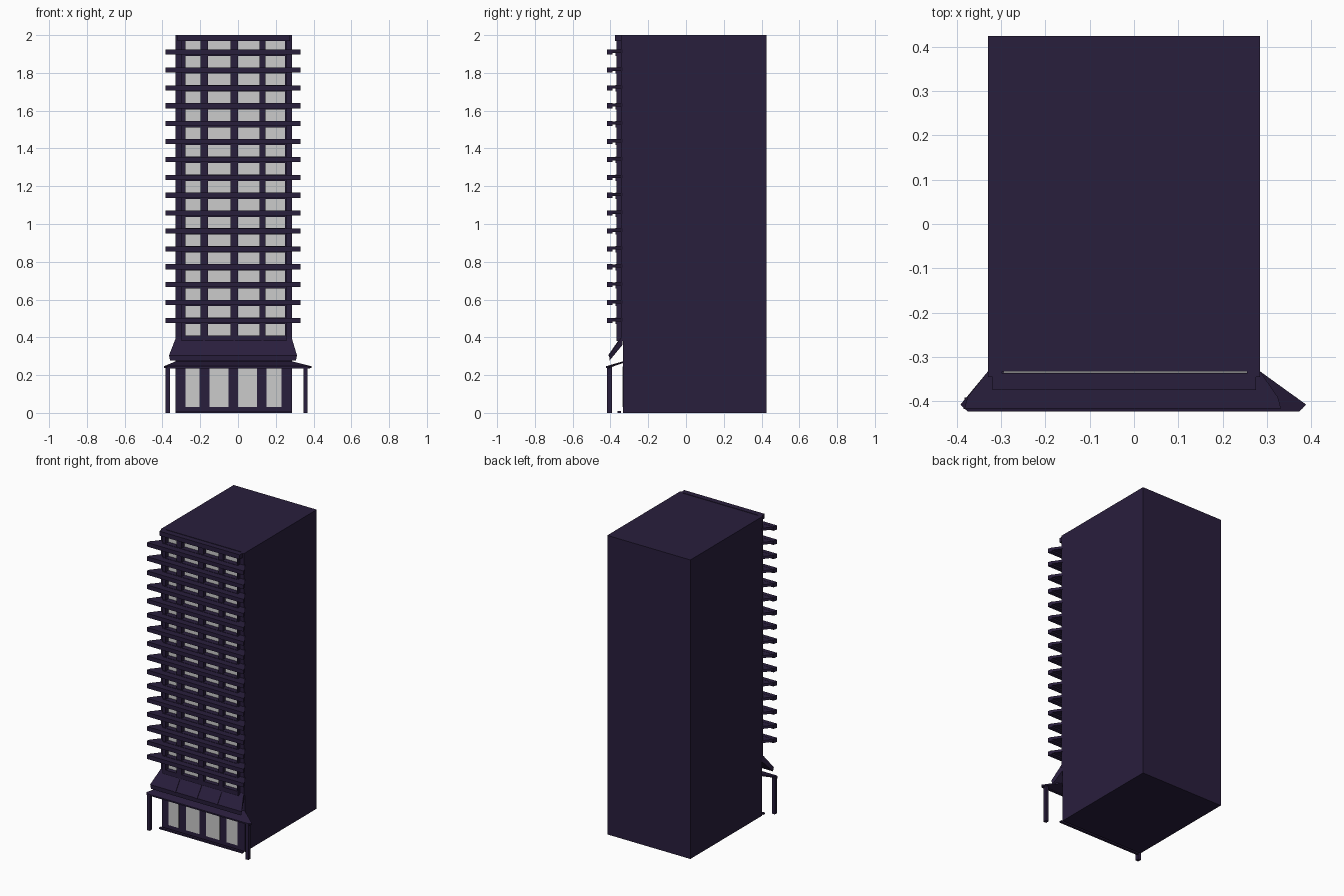
import bpy, bmesh

if "Cube" in bpy.data.objects:
    bpy.data.objects.remove(bpy.data.objects["Cube"])

dark = bpy.data.materials.new("dark_purple")
dark.diffuse_color = (0.022, 0.013, 0.046, 1)
dark.use_nodes = True
dark.node_tree.nodes["Principled BSDF"].inputs["Base Color"].default_value = dark.diffuse_color


def make(name, bm, mat=dark):
    bmesh.ops.recalc_face_normals(bm, faces=bm.faces)
    me = bpy.data.meshes.new(name)
    bm.to_mesh(me)
    bm.free()
    ob = bpy.data.objects.new(name, me)
    bpy.context.collection.objects.link(ob)
    if mat:
        me.materials.append(mat)
    return ob


def loft(bm, rings):
    """Join equal rings of points and cap both ends."""
    vs = [[bm.verts.new(p) for p in r] for r in rings]
    n = len(vs[0])
    for a, b in zip(vs, vs[1:]):
        for i in range(n):
            j = (i + 1) % n
            bm.faces.new((a[i], a[j], b[j], b[i]))
    bm.faces.new(vs[0])
    bm.faces.new(vs[-1])


def box(bm, x0, x1, y0, y1, z0, z1):
    loft(bm, [[(x0, y0, z), (x1, y0, z), (x1, y1, z), (x0, y1, z)] for z in (z0, z1)])


def band(bm, back, front, y0, y1, z0, z1):
    """Plate whose ends splay from the back span to the front span."""
    loft(bm, [[(front[0], y0, z), (front[1], y0, z), (back[1], y1, z), (back[0], y1, z)]
              for z in (z0, z1)])


XL, XR, YF = -0.33, 0.285, -0.333
COLUMNS = [(-0.30, -0.278), (-0.198, -0.16), (-0.04, 0.0), (0.114, 0.145), (0.25, 0.258)]
RIBS = (-0.18, -0.02, 0.13)
FLOORS = [0.492 + i * 0.0947 for i in range(16)]

# Tower block
bm = bmesh.new()
box(bm, XL, XR, YF, 0.425, 0, 2)
make("tower", bm)

# Grey glazing behind the front grid
bm = bmesh.new()
box(bm, -0.295, 0.255, YF - 0.003, YF, 0.38, 1.985)
make("upper_windows", bm, None)

# Corner strips and columns of the front grid
bm = bmesh.new()
box(bm, XL, -0.298, YF - 0.012, YF, 0.38, 2)
box(bm, 0.255, XR, YF - 0.012, YF, 0.38, 2)
for a, b in COLUMNS:
    box(bm, a, b, -0.367, -0.338, 0.38, 2)
make("front_columns", bm)

# Wall strips between the window rows, and top cornice
bm = bmesh.new()
for z in FLOORS:
    box(bm, -0.30, 0.257, -0.372, -0.338, z - 0.022, z + 0.012)
box(bm, -0.30, 0.257, -0.367, -0.338, 0.38, 0.41)
box(bm, XL + 0.01, XR - 0.01, -0.375, -0.338, 1.97, 2)
make("spandrels", bm)

# Balcony slabs with a thicker front edge
bm = bmesh.new()
for z in FLOORS:
    band(bm, (XL, XR), (-0.375, 0.324), -0.39, YF, z - 0.007, z + 0.010)
    band(bm, (-0.375, 0.324), (-0.383, 0.332), -0.417, -0.388, z - 0.016, z + 0.011)
make("balcony_slabs", bm)

# Flared skirt above the entrance: a thin sloping sheet with wrapped ends
bm = bmesh.new()
rings = []
for x0, x1, y, z in ((XL, XR, -0.347, 0.395), (-0.365, 0.312, -0.407, 0.305),
                     (-0.36, 0.307, -0.405, 0.277)):
    rings.append([(x0, y, z), (x1, y, z), (XR - 0.005, -0.336, max(z, 0.36)),
                  (XL + 0.005, -0.336, max(z, 0.36))])
loft(bm, rings)
make("flared_skirt", bm)

# Ribs on the skirt
bm = bmesh.new()
for x in RIBS:
    loft(bm, [[(s, -0.35, 0.395), (s, -0.412, 0.305), (s, -0.40, 0.30), (s, -0.345, 0.38)]
              for s in (x - 0.005, x + 0.005)])
make("skirt_ribs", bm)

# Sloping entrance canopy with a front lip
bm = bmesh.new()
loft(bm, [[(-0.392, -0.408, 0.247 - d), (-0.376, -0.423, 0.247 - d),
           (0.374, -0.423, 0.247 - d), (0.389, -0.408, 0.247 - d),
           (XR, YF, 0.273 - d), (XL, YF, 0.273 - d)] for d in (0, 0.009)])
box(bm, -0.385, 0.38, -0.418, -0.405, 0.235, 0.246)
make("entrance_canopy", bm)

# Canopy posts
bm = bmesh.new()
for a in (-0.383, 0.346):
    box(bm, a, a + 0.022, -0.417, -0.392, 0, 0.242)
make("canopy_posts", bm)

# Ground floor windows and doorstep
bm = bmesh.new()
for a, b in ((-0.278, -0.204), (-0.15, -0.05), (0.0, 0.1), (0.15, 0.23)):
    box(bm, a, b, YF - 0.003, YF, 0.03, 0.245)
make("ground_windows", bm, None)
bm = bmesh.new()
box(bm, XL, XR, -0.362, -0.345, 0, 0.01)
make("doorstep", bm)
